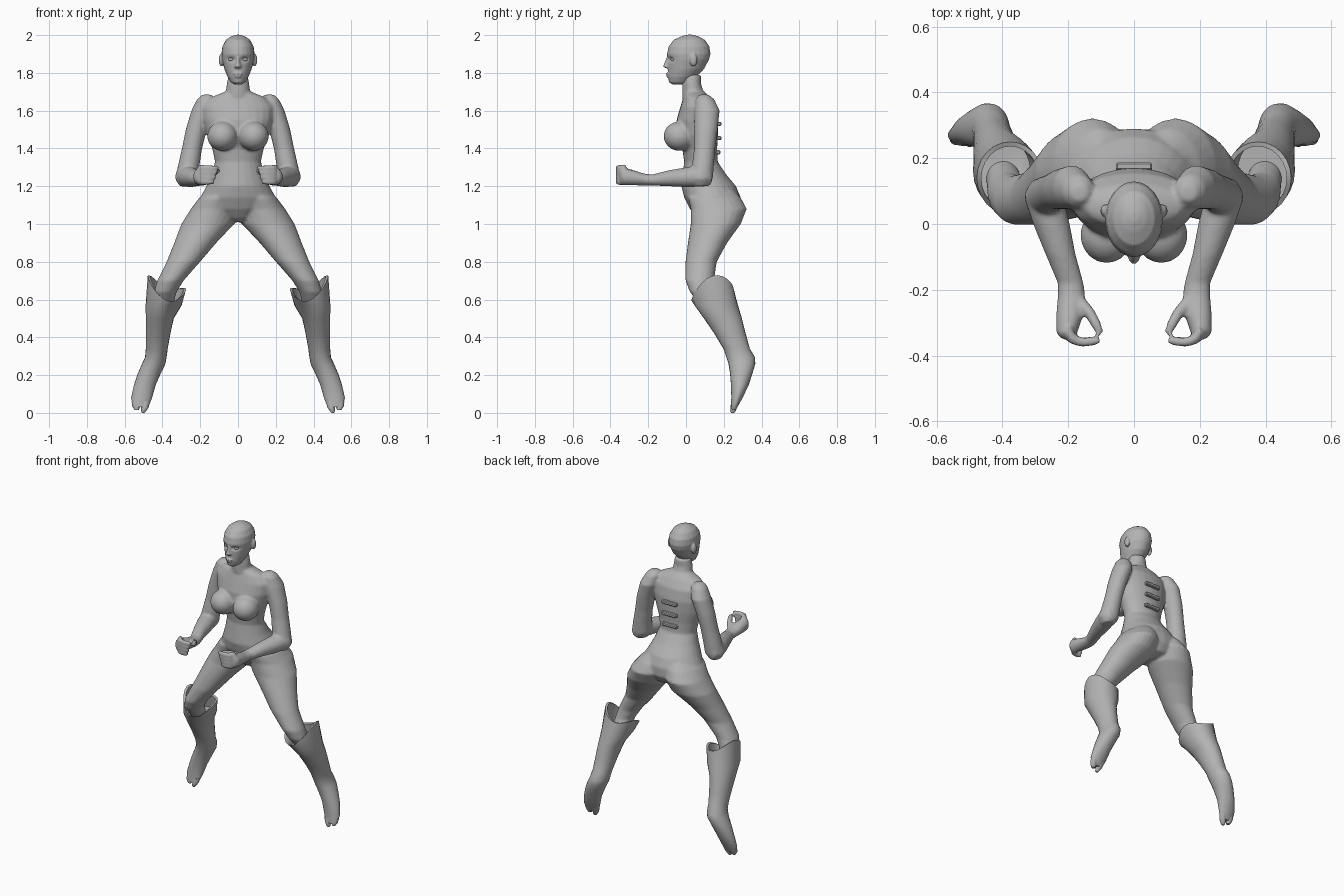
import bpy, bmesh, math
from mathutils import Vector, Matrix

grey = bpy.data.materials.new("plain grey")
grey.diffuse_color = (0.45, 0.45, 0.45, 1)


def loft(bm, rings, caps=True):
    """Skin a list of closed rings of points."""
    vs = [[bm.verts.new(p) for p in r] for r in rings]
    n = len(vs[0])
    for a, b in zip(vs, vs[1:]):
        for i in range(n):
            j = (i + 1) % n
            bm.faces.new((a[i], a[j], b[j], b[i]))
    if caps:
        bm.faces.new(vs[0])
        bm.faces.new(vs[-1])


def oval(h, x0, x1, y0, y1, s=1, axis='z', n=24):
    """Oval filling a bounding box at height (or depth) h."""
    out = []
    for i in range(n):
        a = math.tau * i / n
        u = (x0 + x1) / 2 + (x1 - x0) / 2 * math.cos(a)
        v = (y0 + y1) / 2 + (y1 - y0) / 2 * math.sin(a)
        out.append(Vector((s * u, v, h) if axis == 'z' else (s * u, h, v)))
    return out


def stack(bm, rows, s=1, axis='z'):
    loft(bm, [oval(*r, s=s, axis=axis) for r in rows])


def ball(bm, c, r):
    m = Matrix.Translation(c) @ Matrix.Diagonal((*r, 1))
    bmesh.ops.create_uvsphere(bm, u_segments=20, v_segments=14, radius=1, matrix=m)


def tube(bm, pts, radii, s):
    pts = [Vector((s * x, y, z)) for x, y, z in pts]
    rings = []
    for i, p in enumerate(pts):
        d = pts[min(i + 1, len(pts) - 1)] - pts[max(i - 1, 0)]
        q = d.to_track_quat('Z', 'Y')
        rings.append([p + q @ v for v in oval(0, -radii[i], radii[i], -radii[i], radii[i], n=10)])
    loft(bm, rings)
    ball(bm, pts[-1], [radii[-1]] * 3)


def finish(bm, name, voxel=0, smooth=0, angle=60):
    bmesh.ops.recalc_face_normals(bm, faces=bm.faces)
    me = bpy.data.meshes.new(name)
    bm.to_mesh(me)
    bm.free()
    ob = bpy.data.objects.new(name, me)
    bpy.context.collection.objects.link(ob)
    me.materials.append(grey)
    bpy.ops.object.select_all(action='DESELECT')
    ob.select_set(True)
    bpy.context.view_layer.objects.active = ob
    if voxel:
        m = ob.modifiers.new("fuse", 'REMESH')
        m.mode = 'VOXEL'
        m.voxel_size = voxel
        bpy.ops.object.modifier_apply(modifier=m.name)
        m = ob.modifiers.new("soften", 'SMOOTH')
        m.factor, m.iterations = 0.5, smooth
        bpy.ops.object.modifier_apply(modifier=m.name)
    bpy.ops.object.shade_smooth_by_angle(angle=math.radians(angle))
    return ob


# Body: torso, bust, arms and thighs fused into one skin
bm = bmesh.new()
stack(bm, [(z, -w, w, a, b) for z, w, a, b in [
    (1.70, .07, -.01, .10), (1.67, .145, -.015, .125), (1.62, .19, -.03, .155),
    (1.55, .185, -.05, .17), (1.47, .165, -.05, .17), (1.40, .137, -.02, .165),
    (1.33, .122, -.01, .168), (1.26, .142, -.018, .215), (1.20, .168, -.025, .265),
    (1.14, .20, -.01, .29), (1.08, .19, .02, .29), (1.03, .10, .06, .26), (1.01, .04, .09, .2)]])
stack(bm, [(z, -w, w, a, b) for z, w, a, b in [
    (1.79, .05, -.02, .08), (1.74, .06, -.02, .08), (1.68, .066, -.02, .10), (1.62, .09, -.01, .13)]])
for s in (-1, 1):
    ball(bm, (s * .083, -.034, 1.465), (.08, .085, .078))
    # thigh, running down into the boot
    stack(bm, [(1.18, .03, .15, .08, .25), (1.14, .0, .205, .01, .29), (1.08, .0, .25, .025, .322),
               (1.0, .02, .30, .025, .29), (.9, .115, .338, .01, .218), (.8, .20, .378, -.003, .163),
               (.7, .288, .428, -.003, .148), (.64, .325, .445, .02, .155), (.54, .35, .45, .1, .2)], s)
    # upper arm
    stack(bm, [(1.685, .14, .19, .07, .12), (1.66, .12, .217, .05, .15), (1.6, .13, .247, .045, .178),
               (1.5, .165, .277, .045, .168), (1.4, .19, .297, .043, .155), (1.3, .205, .32, .03, .147),
               (1.24, .21, .333, .02, .142), (1.2, .24, .31, .04, .12)], s)
    # forearm and palm
    stack(bm, [(.135, .25, .31, 1.21, 1.28), (.08, .215, .333, 1.197, 1.31), (0, .195, .307, 1.195, 1.30),
               (-.09, .178, .27, 1.2, 1.285), (-.18, .153, .232, 1.203, 1.262),
               (-.22, .148, .232, 1.203, 1.267), (-.28, .155, .237, 1.205, 1.285),
               (-.33, .172, .237, 1.208, 1.295), (-.35, .185, .22, 1.22, 1.29)], s, 'y')
    # curled fingers and thumb
    for k, z in enumerate((1.222, 1.247, 1.272, 1.297)):
        tube(bm, [(.205, -.32, z), (.185, -.352, z), (.155, -.36, z), (.135 - .007 * k, -.355, z)],
             [.017, .016, .015, .013], s)
    tube(bm, [(.17, -.23, 1.245), (.135, -.27, 1.265), (.115, -.305, 1.278), (.106, -.325, 1.282)],
         [.02, .018, .016, .013], s)
finish(bm, "body", .008, 5)

# Head with nose, lips and ears
bm = bmesh.new()
stack(bm, [(z, -w, w, a, b) for z, w, a, b in [
    (1.738, .02, -.07, -.02), (1.75, .038, -.09, .02), (1.78, .056, -.096, .055), (1.82, .072, -.096, .095),
    (1.87, .085, -.097, .122), (1.9, .088, -.101, .13), (1.94, .083, -.092, .124),
    (1.975, .064, -.065, .1), (1.993, .038, -.025, .068), (2.002, .012, .005, .035)]])
stack(bm, [(1.825, -.017, .017, -.108, -.07), (1.834, -.02, .02, -.122, -.07),
           (1.845, -.013, .013, -.118, -.07), (1.885, -.009, .009, -.103, -.07)])
ball(bm, (0, -.094, 1.794), (.024, .012, .007))
ball(bm, (0, -.092, 1.781), (.02, .012, .007))
for s in (-1, 1):
    ball(bm, (s * .088, .04, 1.868), (.014, .02, .034))
head = finish(bm, "head", .005, 3)
# hollow the eye sockets
for v in head.data.vertices:
    d = ((abs(v.co.x) - .036) / .02) ** 2 + ((v.co.z - 1.872) / .012) ** 2
    if v.co.y < 0:
        v.co.y += .014 * math.exp(-d)
bm = bmesh.new()
for s in (-1, 1):
    ball(bm, (s * .035, -.064, 1.871), (.017, .017, .011))
finish(bm, "eyes")

# Boots with open notched cuffs, heel and pointed foot
for s, side in ((-1, "right"), (1, "left")):
    bm = bmesh.new()
    rows = [(.03, .475, .553, .237, .272), (.08, .455, .566, .24, .3), (.15, .435, .55, .238, .333),
            (.21, .408, .53, .233, .352), (.26, .384, .508, .225, .367), (.295, .378, .492, .213, .365),
            (.34, .372, .488, .198, .338), (.42, .358, .488, .15, .316), (.5, .34, .488, .095, .296),
            (.57, .298, .489, .045, .275)]
    rings = [oval(*r, s=s) for r in rows]

    def rim(inset, drop):
        ring = oval(0, .275 + inset, .478 - inset, .028 + inset, .25 - inset, s=s)
        for i, p in enumerate(ring):
            a = math.tau * i / len(ring)
            p.z = .66 + .035 * math.cos(a) + .035 * math.sin(a) + .03 * math.cos(2 * a) - drop
        return ring
    rings += [rim(0, 0), rim(.014, .004)]
    rings.append(oval(.56, .315, .475, .06, .26, s=s))
    loft(bm, rings)
    # big toe beside the rest of the foot tip
    stack(bm, [(.06, .465, .515, .24, .285), (.03, .473, .513, .235, .272), (.008, .488, .513, .234, .262),
               (0, .495, .508, .24, .255)], s)
    stack(bm, [(.06, .51, .563, .245, .285), (.035, .518, .56, .24, .275), (.015, .525, .547, .243, .265)], s)
    finish(bm, side + "_boot", angle=50)

# Slats across the back
bm = bmesh.new()
for z, y in ((1.53, .175), (1.455, .175), (1.38, .17)):
    m = Matrix.Translation((0, y, z)) @ Matrix.Diagonal((.11, .024, .022, 1))
    bmesh.ops.create_cube(bm, size=1, matrix=m)
bmesh.ops.bevel(bm, geom=bm.edges[:], offset=.005, segments=1, affect='EDGES')
finish(bm, "back_slats", angle=30)
